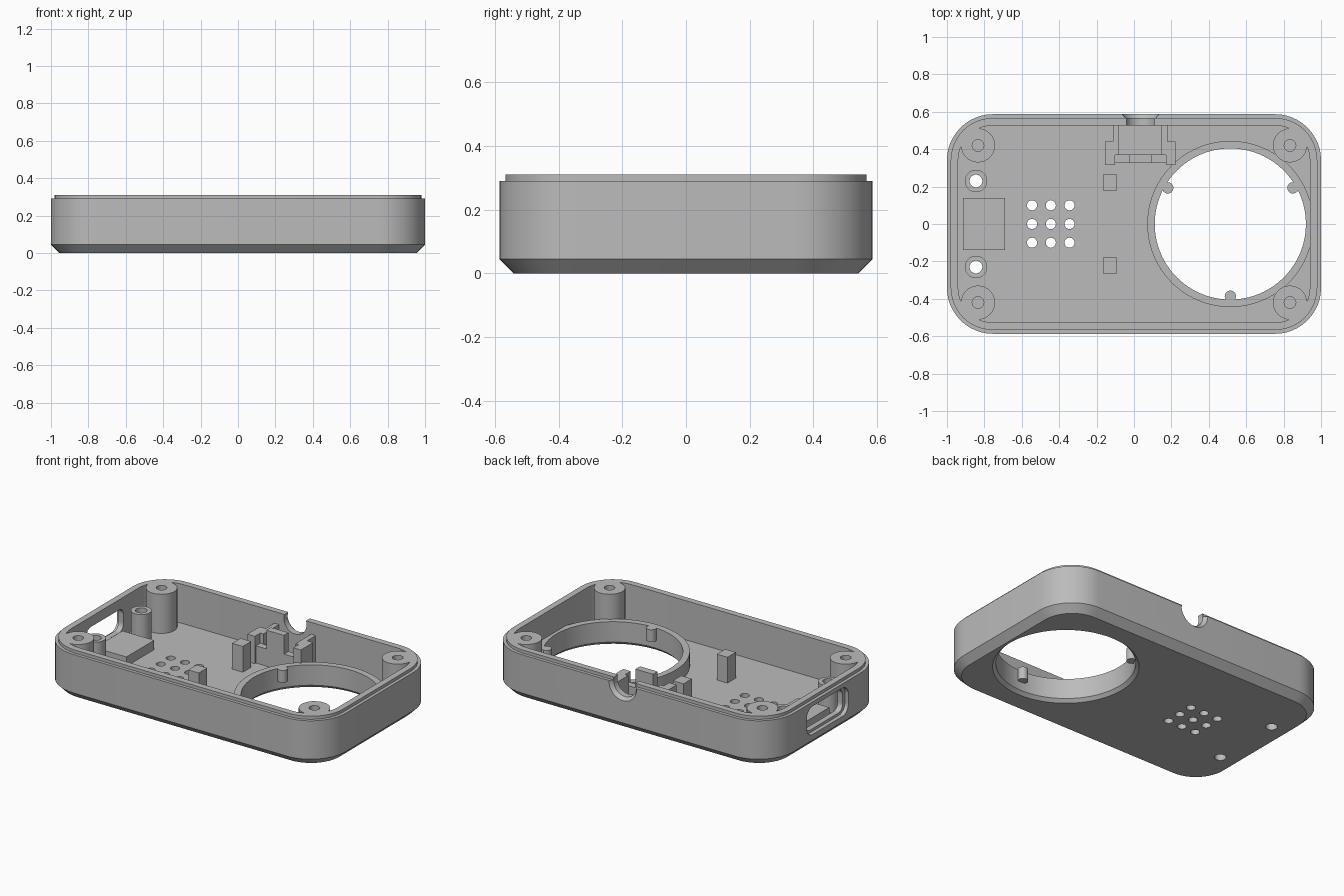
import bpy
import bmesh
from math import sin, cos, pi, radians
from mathutils import Matrix, Vector

if "Cube" in bpy.data.objects:
    bpy.data.objects.remove(bpy.data.objects["Cube"])

grey = bpy.data.materials.new("plain grey plastic")
grey.use_nodes = True
colour = (0.5, 0.5, 0.5, 1)
grey.diffuse_color = colour
grey.node_tree.nodes["Principled BSDF"].inputs["Base Color"].default_value = colour


# Outlines: circle, and rectangle with optional rounded corners
def circle(r, n=32):
    return [(r * cos(2 * pi * i / n), r * sin(2 * pi * i / n)) for i in range(n)]


def rect(hx, hy, r=0.0, n=12):
    if r == 0:
        return [(hx, hy), (-hx, hy), (-hx, -hy), (hx, -hy)]
    points = []
    for k, (sx, sy) in enumerate([(1, 1), (-1, 1), (-1, -1), (1, -1)]):
        for i in range(n + 1):
            a = (k + i / n) * pi / 2
            points.append((sx * (hx - r) + r * cos(a), sy * (hy - r) + r * sin(a)))
    return points


# Closed solid through a stack of (outline, height) sections
def loft(name, sections, at=(0, 0, 0), turn=None):
    bm = bmesh.new()
    matrix = Matrix.Translation(Vector(at)) @ (turn or Matrix())
    rings = [[bm.verts.new(matrix @ Vector((x, y, z))) for x, y in pts]
             for pts, z in sections]
    for low, high in zip(rings, rings[1:]):
        for i in range(len(low)):
            j = (i + 1) % len(low)
            bm.faces.new((low[i], low[j], high[j], high[i]))
    bm.faces.new(rings[0][::-1])
    bm.faces.new(rings[-1])
    bmesh.ops.recalc_face_normals(bm, faces=bm.faces)
    mesh = bpy.data.meshes.new(name)
    bm.to_mesh(mesh)
    bm.free()
    mesh.materials.append(grey)
    obj = bpy.data.objects.new(name, mesh)
    bpy.context.collection.objects.link(obj)
    return obj


def rod(name, x, y, r, z0, z1, n=32):
    return loft(name, [(circle(r, n), z0), (circle(r, n), z1)], (x, y, 0))


def box(name, x0, x1, y0, y1, z0, z1):
    shape = rect((x1 - x0) / 2, (y1 - y0) / 2)
    return loft(name, [(shape, z0), (shape, z1)], ((x0 + x1) / 2, (y0 + y1) / 2, 0))


def cut(target, cutters):
    for c in cutters:
        c.hide_render = True
        mod = target.modifiers.new("cut", "BOOLEAN")
        mod.operation, mod.solver, mod.object = "DIFFERENCE", "EXACT", c
    graph = bpy.context.evaluated_depsgraph_get()
    mesh = bpy.data.meshes.new_from_object(target.evaluated_get(graph))
    target.modifiers.clear()
    target.data = mesh


HX, HY, R = 1.0, 0.587, 0.246
FLOOR, SINK, TOP = 0.06, 0.05, 0.31
RING_X, RING_R, BORE_R = 0.515, 0.444, 0.404


def shell_outline(inset):
    return rect(HX - inset, HY - inset, R - inset)


# Shell: chamfered base, straight wall and stepped lip
shell = loft("shell", [(shell_outline(0.045), 0), (shell_outline(0), 0.045),
                       (shell_outline(0), 0.29), (shell_outline(0.02), 0.29),
                       (shell_outline(0.02), TOP)])

# Cavity, leaving four screw bosses standing in the corners
corners = [(sx * 0.834, sy * 0.42) for sx in (-1, 1) for sy in (-1, 1)]
cavity = loft("cavity_cutter", [(shell_outline(0.06), FLOOR), (shell_outline(0.06), 0.4)])
bosses = [rod("boss_cutter", x, y, 0.091, 0, 0.5) for x, y in corners]
cut(cavity, bosses)
screw_holes = [rod("screw_cutter", x, y, 0.031, 0.12, 0.4) for x, y in corners]

# Large round opening with a small bevel underneath
bore = loft("bore_cutter", [(circle(BORE_R + 0.03, 96), -0.01), (circle(BORE_R + 0.02, 96), 0),
                            (circle(BORE_R, 96), 0.02), (circle(BORE_R, 96), 0.5)],
            (RING_X, 0, 0))

# Grille and standoff holes through the floor
grille = [rod("grille_cutter", -0.445 + 0.1 * i, 0.1 * j, 0.027, -0.1, 0.1, 24)
          for i in (-1, 0, 1) for j in (-1, 0, 1)]
pins = [rod("pin_cutter", -0.845, s * 0.23, 0.034, -0.1, 0.5) for s in (-1, 1)]

# Round flared notch in the back wall
notch = loft("notch_cutter", [(circle(0.08, 48), -0.11), (circle(0.08, 48), -0.022),
                              (circle(0.098, 48), 0), (circle(0.098, 48), 0.02)],
             (0.035, HY, 0.285), Matrix.Rotation(radians(-90), 4, "X"))

# Recessed slot in the end wall
side = Matrix.Rotation(radians(90), 4, "Y")
outer, inner = rect(0.09, 0.21, 0.06), rect(0.073, 0.188, 0.045)
port = [loft("port_cutter", [(outer, -0.05), (outer, 0.025)], (-1, 0, 0.172), side),
        loft("port_cutter", [(inner, -0.05), (inner, 0.09)], (-1, 0, 0.172), side)]

cut(shell, [cavity, bore, notch] + screw_holes + grille + pins + port)
parts = [shell]

# Raised collar around the round opening
collar = rod("opening_collar", RING_X, 0, RING_R, 0.03, 0.15, 96)
cut(collar, [bore])
parts.append(collar)

# Three locating pegs on the collar
for i, angle in enumerate((30, 150, 270)):
    a = radians(angle)
    parts.append(rod(f"collar_peg_{i + 1}", RING_X + 0.386 * cos(a), 0.386 * sin(a),
                     0.03, 0.075, 0.153, 24))

# Hollow standoffs beside the slot
for s, pin, label in zip((-1, 1), pins, ("front", "back")):
    post = rod(f"{label}_standoff", -0.845, s * 0.23, 0.06, SINK, 0.235)
    cut(post, [pin])
    parts.append(post)

# Support pad and two square posts
parts.append(box("support_pad", -0.914, -0.69, -0.14, 0.14, SINK, 0.12))
for s, label in ((-1, "front"), (1, "back")):
    y = s * 0.222
    parts.append(box(f"{label}_square_post", -0.167, -0.092, y - 0.042, y + 0.042, SINK, 0.225))

# Connector cradle behind the notch, mirrored about its centre
CX = 0.034
for s, label in ((-1, "right"), (1, "left")):
    def mirrored(name, near, far, y0, y1, z1):
        x0, x1 = sorted((CX + s * near, CX + s * far))
        parts.append(box(f"{label}_{name}", x0, x1, y0, y1, SINK, z1))

    mirrored("cradle_wall", 0.114, 0.146, 0.43, 0.54, 0.235)
    mirrored("cradle_block", 0.114, 0.189, 0.37, 0.44, 0.235)
    mirrored("cradle_foot", 0.136, 0.189, 0.315, 0.371, 0.235)
parts.append(box("cradle_bar", CX - 0.137, CX + 0.137, 0.327, 0.371, SINK, 0.17))
parts.append(box("cradle_tab", CX - 0.062, CX + 0.062, 0.326, 0.372, SINK, 0.29))

# Remove helpers, then smooth rounded surfaces
for obj in [o for o in bpy.data.objects if o.name.split(".")[0].endswith("_cutter")]:
    bpy.data.objects.remove(obj)
bpy.ops.object.select_all(action="DESELECT")
for obj in parts:
    obj.select_set(True)
bpy.context.view_layer.objects.active = shell
bpy.ops.object.shade_smooth_by_angle(angle=radians(25))
